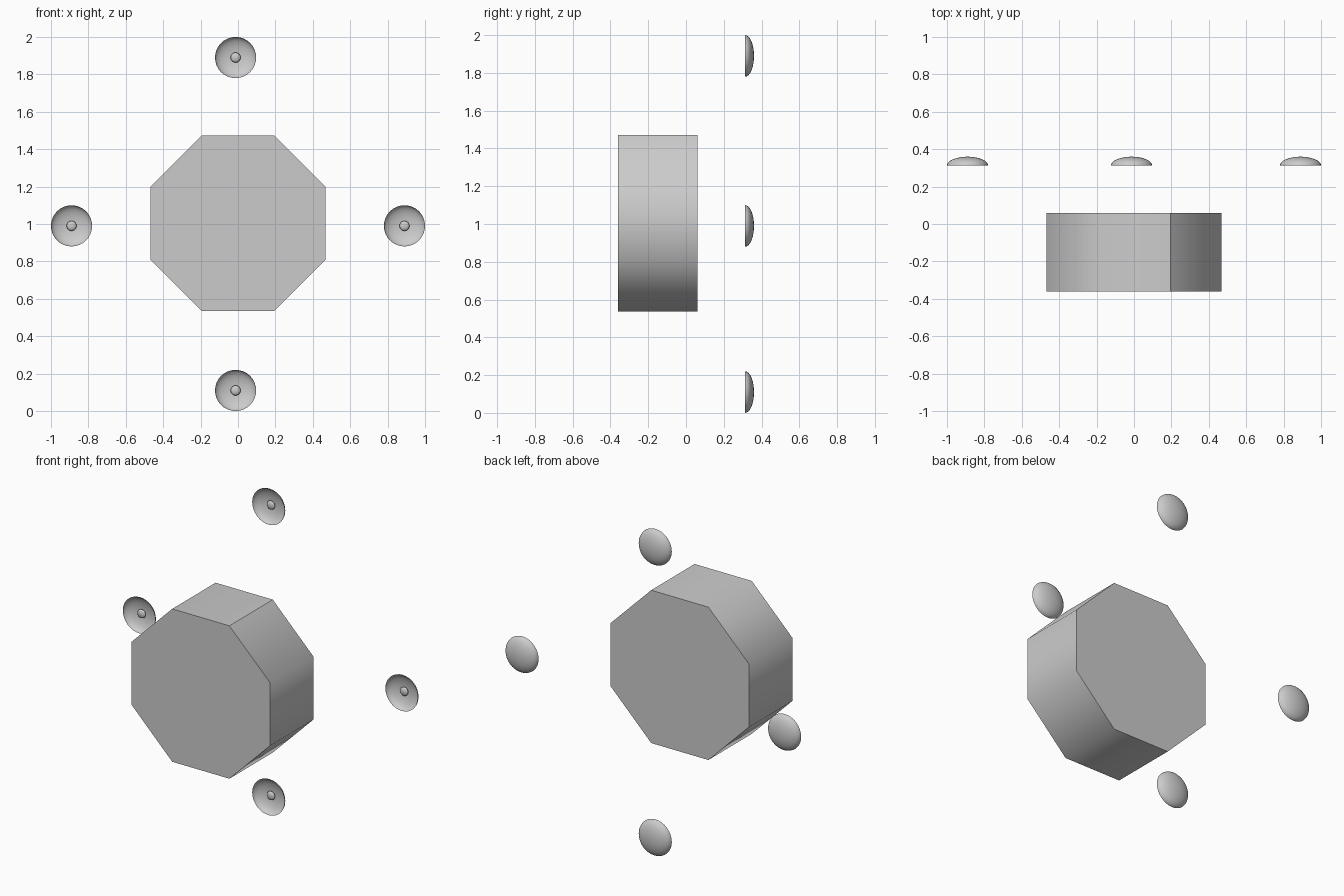
import bpy, bmesh, math
from mathutils import Matrix, Vector

if "Cube" in bpy.data.objects:
    bpy.data.objects.remove(bpy.data.objects["Cube"])

TO_Y = Matrix.Rotation(-math.pi / 2, 4, 'X')   # turns local +z to +y


def finish(name, bm):
    me = bpy.data.meshes.new(name)
    bm.to_mesh(me)
    bm.free()
    ob = bpy.data.objects.new(name, me)
    bpy.context.collection.objects.link(ob)
    return ob


# Main body: octagonal prism, smooth sides with hard caps and one hard seam
bm = bmesh.new()
bmesh.ops.create_cone(bm, cap_ends=True, segments=8, depth=0.42,
                      radius1=0.507, radius2=0.507,
                      matrix=Matrix.Translation((0, -0.15, 1.004)) @ TO_Y
                      @ Matrix.Rotation(math.pi / 8, 4, 'Z'))
for f in bm.faces:
    f.smooth = len(f.verts) == 4
for e in bm.edges:
    mid = (e.verts[0].co + e.verts[1].co) / 2
    seam = (mid - Vector((0.194, -0.15, 1.472))).length < 0.02
    e.smooth = not (seam or any(len(f.verts) == 8 for f in e.link_faces))
finish("body", bm)


# Dish: open half ellipsoid bulging to the back, with a small inner knob
def dish(name, x, z):
    bm = bmesh.new()
    bmesh.ops.create_uvsphere(bm, u_segments=32, v_segments=16, radius=1)
    low = [v for v in bm.verts if v.co.z < -0.01]
    bmesh.ops.delete(bm, geom=low, context='VERTS')
    bm.transform(Matrix.Translation((x, 0.313, z)) @ TO_Y
                 @ Matrix.Diagonal((0.11, 0.11, 0.047, 1)))
    for f in bm.faces:
        f.smooth = True
    finish(name + "_dish", bm)

    bm = bmesh.new()
    bmesh.ops.create_uvsphere(bm, u_segments=16, v_segments=8, radius=1)
    bm.transform(Matrix.Translation((x, 0.338, z)) @ TO_Y
                 @ Matrix.Diagonal((0.027, 0.027, 0.012, 1)))
    for f in bm.faces:
        f.smooth = True
    finish(name + "_knob", bm)


dish("top", -0.013, 1.89)
dish("bottom", -0.013, 0.11)
dish("left", -0.89, 0.99)
dish("right", 0.89, 0.99)
